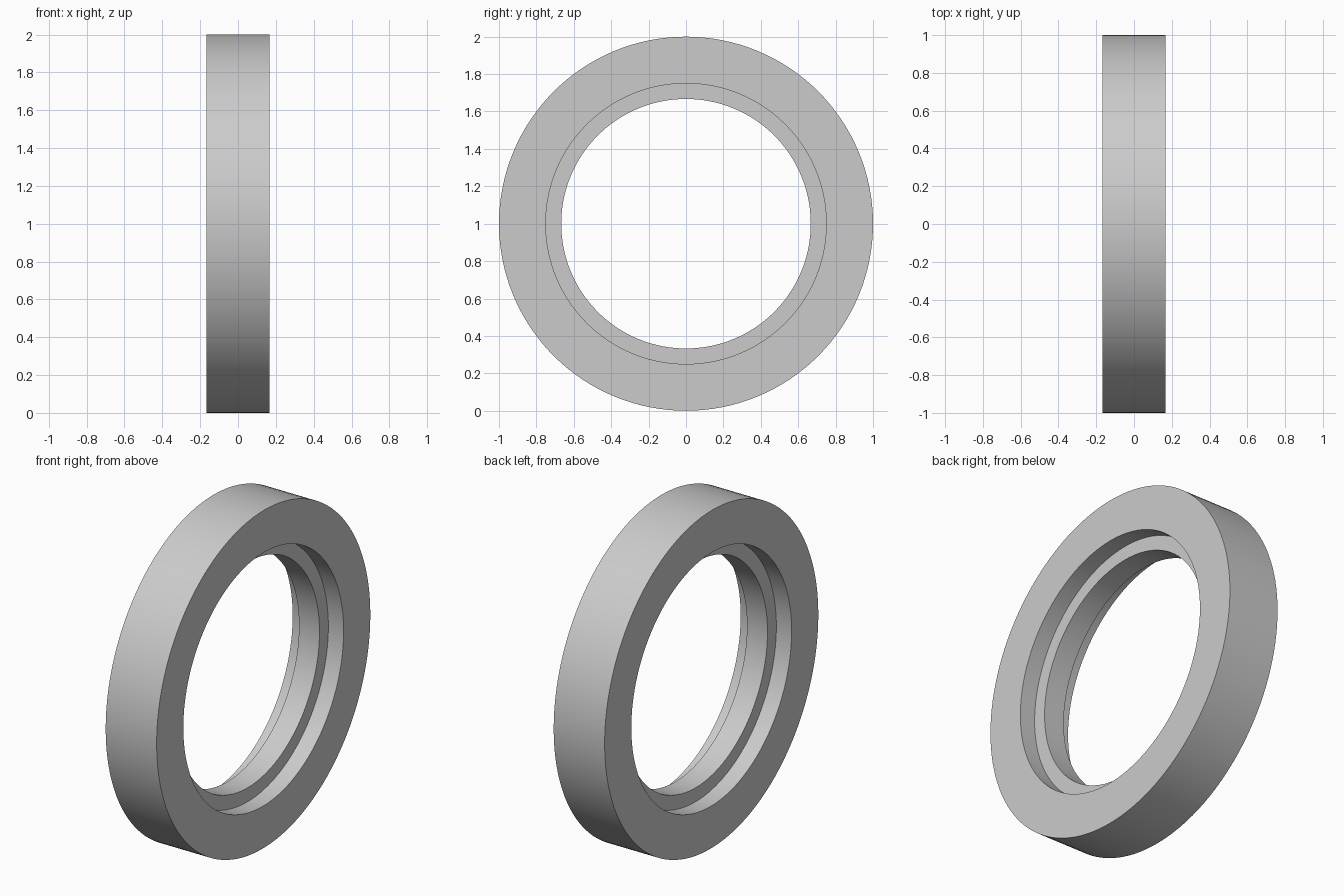
import bpy
import bmesh
from math import radians, tau
from mathutils import Matrix, Vector

cube = bpy.data.objects.get("Cube")
if cube:
    bpy.data.objects.remove(cube, do_unlink=True)

# Plain grey finish
grey = bpy.data.materials.new("light grey")
grey.use_nodes = True
colour = (0.6, 0.6, 0.6, 1)
grey.diffuse_color = colour
grey.node_tree.nodes["Principled BSDF"].inputs["Base Color"].default_value = colour

SEGMENTS = 128
OUTER, RECESS, BORE = 1.0, 0.75, 0.667   # radii
HALF_WIDTH, HALF_LIP = 0.167, 0.067      # half thicknesses along x

# Half section (x, radius), mirrored to close the cross-section
half = [(HALF_WIDTH, OUTER), (HALF_WIDTH, RECESS), (HALF_LIP, RECESS), (HALF_LIP, BORE)]
section = half + [(-x, r) for x, r in reversed(half)]

# Sweep the section around the x axis
bm = bmesh.new()
rings = []
for i in range(SEGMENTS):
    turn = Matrix.Rotation(tau * i / SEGMENTS, 3, 'X')
    rings.append([bm.verts.new(turn @ Vector((x, 0, r))) for x, r in section])
for i, ring in enumerate(rings):
    after = rings[(i + 1) % SEGMENTS]
    for j in range(len(section)):
        k = (j + 1) % len(section)
        bm.faces.new((ring[j], ring[k], after[k], after[j]))
bmesh.ops.recalc_face_normals(bm, faces=bm.faces)

mesh = bpy.data.meshes.new("stepped_ring")
bm.to_mesh(mesh)
bm.free()
mesh.materials.append(grey)

# Stand the ring on the ground
ring_obj = bpy.data.objects.new("stepped_ring", mesh)
ring_obj.location.z = OUTER
bpy.context.collection.objects.link(ring_obj)

# Smooth walls with crisp rims
bpy.ops.object.select_all(action='DESELECT')
ring_obj.select_set(True)
bpy.context.view_layer.objects.active = ring_obj
bpy.ops.object.shade_smooth_by_angle(angle=radians(30))
